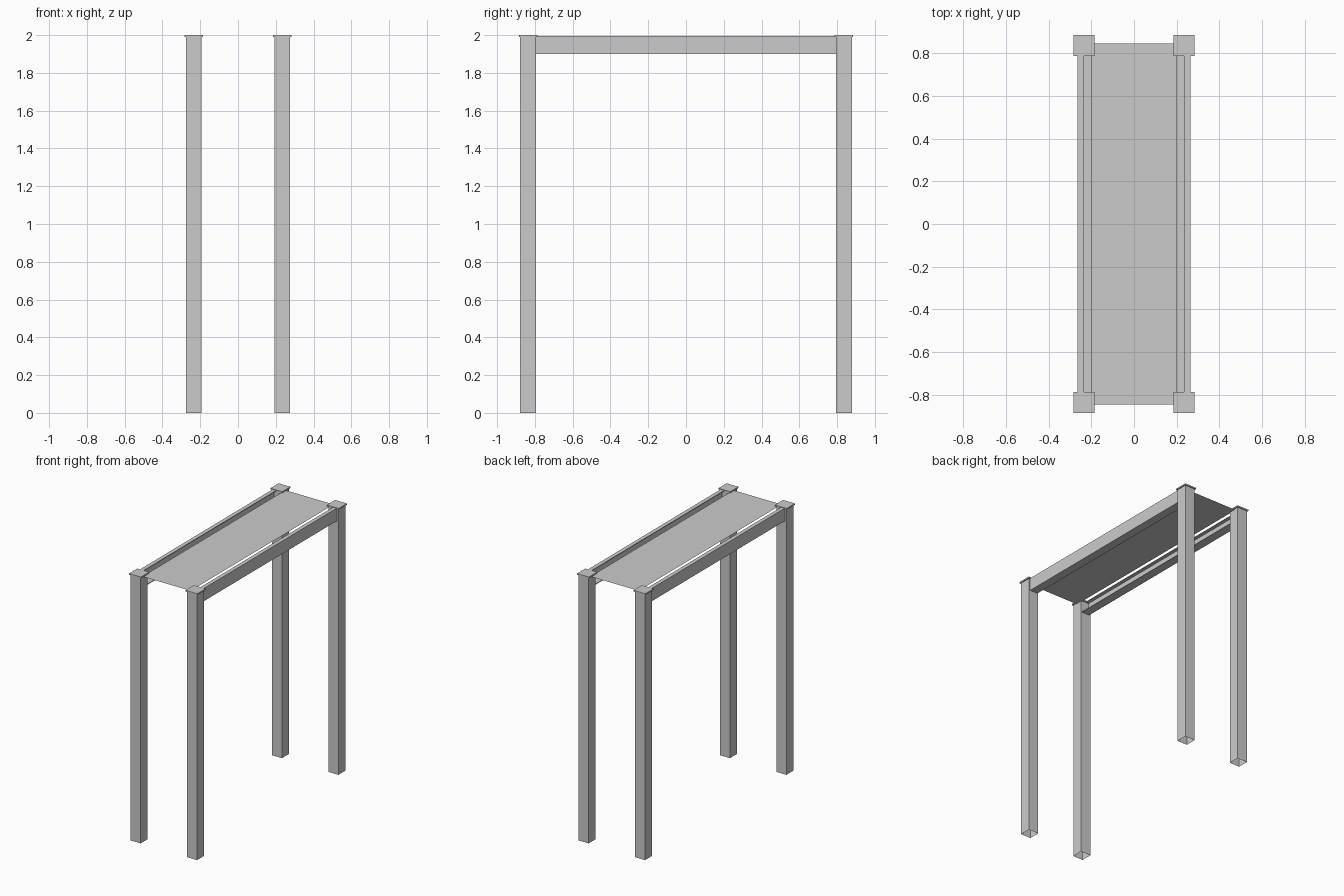
import bpy, bmesh

if "Cube" in bpy.data.objects:
    bpy.data.objects.remove(bpy.data.objects["Cube"])

PX, PY = 0.234, 0.836      # post centres
POST, CAP = 0.0415, 0.049  # half widths
CAP_Z = 1.99


def make(name, verts, faces):
    me = bpy.data.meshes.new(name)
    me.from_pydata(verts, [], faces)
    bm = bmesh.new()
    bm.from_mesh(me)
    bmesh.ops.recalc_face_normals(bm, faces=bm.faces)
    bm.to_mesh(me)
    bm.free()
    ob = bpy.data.objects.new(name, me)
    bpy.context.collection.objects.link(ob)
    return ob


def box(name, cx, cy, half, z0, z1, open_bottom=False):
    c = [(-1, -1), (1, -1), (1, 1), (-1, 1)]
    verts = [(cx + a * half, cy + b * half, z) for z in (z0, z1) for a, b in c]
    faces = [(i, (i + 1) % 4, (i + 1) % 4 + 4, i + 4) for i in range(4)]
    faces.append((4, 5, 6, 7))
    if not open_bottom:
        faces.append((3, 2, 1, 0))
    return make(name, verts, faces)


def extrude_y(name, profile, y0, y1):
    n = len(profile)
    verts = [(x, y, z) for y in (y0, y1) for x, z in profile]
    faces = [(i, (i + 1) % n, (i + 1) % n + n, i + n) for i in range(n)]
    faces += [tuple(range(n)), tuple(range(2 * n - 1, n - 1, -1))]
    return make(name, verts, faces)


# Hollow posts, open underneath, with flat caps
for sx, side in ((-1, "left"), (1, "right")):
    for sy, end in ((-1, "front"), (1, "back")):
        box(f"{end}_{side}_post", sx * PX, sy * PY, POST, 0, CAP_Z, True)
        box(f"{end}_{side}_cap", sx * PX, sy * PY, CAP, CAP_Z, 2.0)

# Side channel beams, opening inwards
out, top_in, low_in, t = 0.265, 0.235, 0.2, 0.005
z0, z1 = 1.9, 1.996
channel = [(out, z0), (out, z1), (top_in, z1), (top_in, z1 - t),
           (out - t, z1 - t), (out - t, z0 + t), (low_in, z0 + t), (low_in, z0)]
for sx, side in ((-1, "left"), (1, "right")):
    extrude_y(f"{side}_beam", [(sx * x, z) for x, z in channel],
              -PY + POST, PY - POST)

# Thin top panel
make("top_panel", [(-0.2, -0.846, 1.985), (0.2, -0.846, 1.985),
                   (0.2, 0.846, 1.985), (-0.2, 0.846, 1.985)], [(0, 1, 2, 3)])
